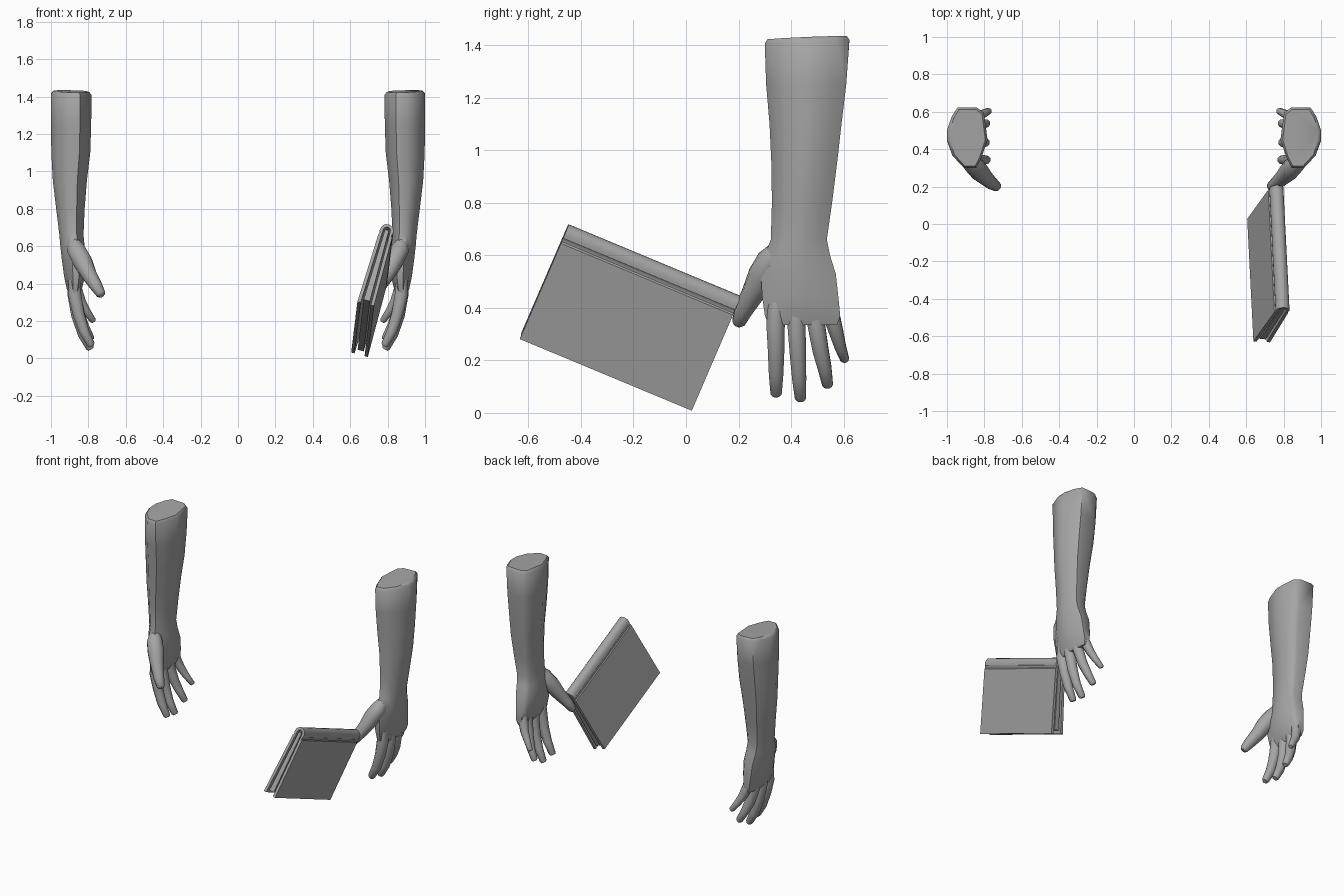
import bpy, bmesh, math
from mathutils import Vector

if "Cube" in bpy.data.objects:
    bpy.data.objects.remove(bpy.data.objects["Cube"])

grey = bpy.data.materials.new("plain_grey")
grey.diffuse_color = (0.38, 0.38, 0.38, 1)
grey.use_nodes = True
grey.node_tree.nodes["Principled BSDF"].inputs["Base Color"].default_value = grey.diffuse_color


def finish(name, bm, mirror=False, angle=50):
    bmesh.ops.recalc_face_normals(bm, faces=bm.faces[:])
    me = bpy.data.meshes.new(name)
    bm.to_mesh(me)
    bm.free()
    ob = bpy.data.objects.new(name, me)
    bpy.context.collection.objects.link(ob)
    me.materials.append(grey)
    bpy.ops.object.select_all(action='DESELECT')
    ob.select_set(True)
    bpy.context.view_layer.objects.active = ob
    bpy.ops.object.shade_smooth_by_angle(angle=math.radians(angle))
    if mirror:
        m = ob.modifiers.new("other_side", 'MIRROR')
        m.use_axis = (True, False, False)
        m.use_mirror_merge = False
    return ob


def loft(bm, rings):
    """Skin a list of point rings and cap both ends."""
    loops = [[bm.verts.new(p) for p in r] for r in rings]
    n = len(loops[0])
    for a, b in zip(loops, loops[1:]):
        for i in range(n):
            bm.faces.new((a[i], a[(i + 1) % n], b[(i + 1) % n], b[i]))
    bm.faces.new(loops[0])
    bm.faces.new(loops[-1])


# Forearm, wrist and palm: one section scaled to fit each level
section = [(.49, 1), (-.48, 1), (-.82, .83), (-1, -.07), (-.7, -.66), (-.44, -1),
           (.15, -1), (.73, -.6), (1, -.08), (1, .25), (.77, .7)]
levels = [  # z, x min, x max, y min, y max
    (1.428, .795, .985, .31, .612), (1.412, .783, 1.0, .30, .622),
    (1.25, .785, 1.0, .305, .61), (1.10, .79, .998, .318, .592),
    (.95, .808, .99, .325, .575), (.80, .82, .972, .327, .556),
    (.66, .826, .955, .323, .536), (.60, .82, .95, .30, .548),
    (.53, .812, .942, .285, .57), (.44, .818, .93, .29, .58),
    (.37, .835, .915, .30, .587), (.335, .855, .90, .315, .575)]
rings = []
for z, x0, x1, y0, y1 in levels:
    tilt = 1 if z > 1.4 else 0
    rings.append([((x0 + x1) / 2 + u * (x1 - x0) / 2,
                   (y0 + y1) / 2 + v * (y1 - y0) / 2,
                   z + tilt * (.006 * v + .003 * u)) for u, v in section])
bm = bmesh.new()
loft(bm, rings)
finish("forearm_and_palm", bm, True)


def digit(name, path, sides=8):
    """Tapered tube along x, y, z, radius points."""
    pts = [Vector(p[:3]) for p in path]
    rs = []
    for i, p in enumerate(pts):
        t = (pts[min(i + 1, len(pts) - 1)] - pts[max(i - 1, 0)]).normalized()
        a = Vector((0, 1, 0))
        a = (a - t * a.dot(t)).normalized()
        b = t.cross(a)
        rs.append([p + (a * math.cos(k) + b * math.sin(k)) * path[i][3]
                   for k in (2 * math.pi * (j + .5) / sides for j in range(sides))])
    bm = bmesh.new()
    loft(bm, rs)
    finish(name, bm, True)


# Four curled fingers and the thumb
digit("index_finger", [(.875, .345, .42, .034), (.873, .341, .34, .038), (.853, .343, .24, .034),
                       (.825, .343, .15, .030), (.787, .343, .075, .023), (.782, .343, .066, .016)])
digit("middle_finger", [(.878, .42, .42, .034), (.877, .42, .34, .037), (.860, .426, .23, .034),
                        (.830, .431, .13, .029), (.792, .436, .057, .023), (.787, .436, .048, .016)])
digit("ring_finger", [(.875, .49, .42, .034), (.873, .495, .34, .036), (.850, .512, .24, .033),
                      (.822, .528, .17, .028), (.788, .539, .108, .022), (.783, .540, .099, .015)])
digit("little_finger", [(.872, .54, .44, .033), (.865, .554, .37, .034), (.838, .574, .30, .028),
                        (.808, .588, .25, .023), (.776, .604, .204, .018), (.771, .606, .197, .012)])
digit("thumb", [(.880, .345, .62, .035), (.865, .320, .58, .052), (.832, .288, .52, .055),
                (.797, .252, .45, .044), (.760, .218, .39, .036),
                (.733, .200, .345, .027), (.727, .195, .336, .017)])

# Book axes: along the spine, down the cover, across the thickness
ridge = Vector((.805, -.447, .717))
along = Vector((-.033, .653, -.272)).normalized()
down = Vector((-.118, -.176, -.41))
down = (down - along * down.dot(along)).normalized()
across = down.cross(along)
if across.x < 0:
    across.negate()
LENGTH = .71


def arch(half, top, legs, steps=8):
    """Inverted U outline: legs given for the + side from bottom to top."""
    arc = [(half * math.cos(k), top + half - half * math.sin(k))
           for k in (math.pi * i / steps for i in range(steps + 1))]
    return legs + arc + [(-w, v) for w, v in reversed(legs)]


def extrude(name, outline, start, end):
    bm = bmesh.new()
    loft(bm, [[ridge + across * w + down * v + along * s for w, v in outline]
              for s in (start, end)])
    finish(name, bm, angle=35)


# Folded cover with a shallow hinge groove, and the page block inside it
outer = arch(.036, 0, [(.046, .478), (.038, .070), (.033, .064), (.033, .054), (.037, .048)])
inner = arch(.019, .017, [(.028, .478), (.020, .070)])
extrude("book_cover", outer + inner[::-1], 0, LENGTH)
pages = arch(.011, .030, [(.017, .455)])
extrude("book_pages", pages, .006, LENGTH - .006)
